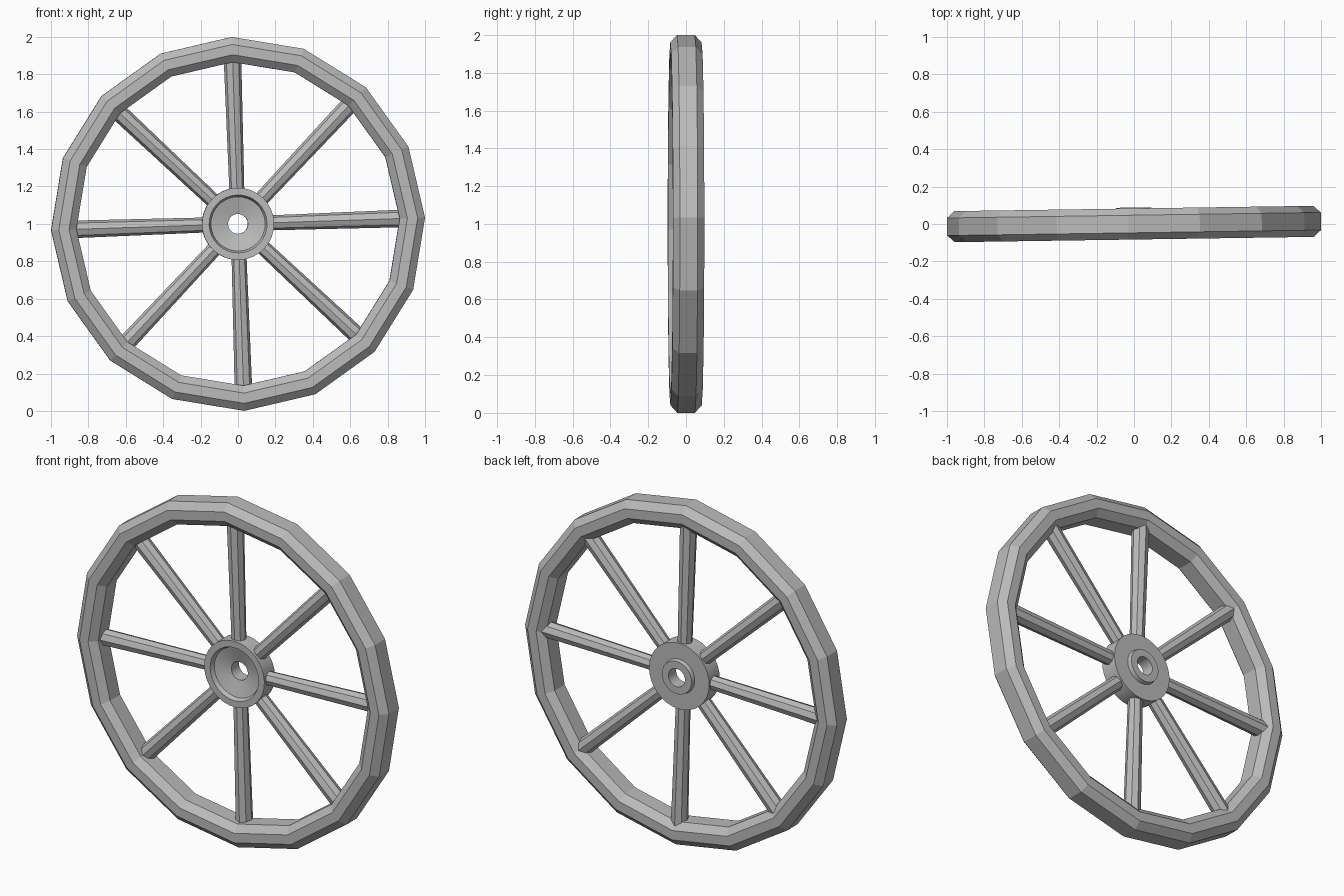
import bpy, bmesh, math
from mathutils import Matrix, Vector

cube = bpy.data.objects.get("Cube")
if cube:
    bpy.data.objects.remove(cube, do_unlink=True)

CENTRE = Vector((0, 0, 1))
PHASE = math.radians(1.9)    # roll of the wheel about its axle
YAW = math.radians(0.85)     # slight turn about the vertical

grey = bpy.data.materials.new("weathered_grey")
grey.use_nodes = True
colour = (0.5, 0.5, 0.5, 1)
grey.diffuse_color = colour
grey.node_tree.nodes["Principled BSDF"].inputs["Base Color"].default_value = colour
PLACE = Matrix.Translation(CENTRE) @ Matrix.Rotation(YAW, 4, 'Z') @ Matrix.Rotation(-PHASE, 4, 'Y')


def finish(name, bm):
    bmesh.ops.recalc_face_normals(bm, faces=bm.faces)
    mesh = bpy.data.meshes.new(name)
    bm.to_mesh(mesh)
    bm.free()
    mesh.materials.append(grey)
    obj = bpy.data.objects.new(name, mesh)
    bpy.context.collection.objects.link(obj)
    obj.matrix_world = PLACE
    return obj


def lathe(name, profile, sides):
    """Turn a closed (radius, y) profile around the axle."""
    bm = bmesh.new()
    rings = []
    for i in range(sides):
        a = math.tau * i / sides
        rings.append([bm.verts.new((r * math.cos(a), y, r * math.sin(a))) for r, y in profile])
    n = len(profile)
    for i in range(sides):
        a, b = rings[i], rings[(i + 1) % sides]
        for j in range(n):
            k = (j + 1) % n
            bm.faces.new((a[j], a[k], b[k], b[j]))
    return finish(name, bm)


# Faceted rim with an eight-sided section
half = [(0.865, 0.047), (0.905, 0.083), (0.96, 0.083), (1.0, 0.047)]
lathe("rim", half + [(r, -y) for r, y in reversed(half)], 16)

# Hub: dished front, raised boss behind, open bore
hub = lathe("hub", [(0.053, 0.015), (0.145, -0.01), (0.155, -0.035), (0.193, -0.035),
                    (0.193, 0.065), (0.1, 0.065), (0.095, 0.088), (0.053, 0.088)], 32)
bpy.context.view_layer.objects.active = hub
hub.select_set(True)
bpy.ops.object.shade_smooth_by_angle(angle=math.radians(30))

# Eight slightly tapered octagonal spokes, set back towards the boss
INNER, OUTER = 0.17, 0.885
for i in range(8):
    bm = bmesh.new()
    bmesh.ops.create_cone(bm, cap_ends=True, segments=8, radius1=0.04, radius2=0.047,
                          depth=OUTER - INNER)
    bm.transform(Matrix.Rotation(math.tau * i / 8, 4, 'Y')
                 @ Matrix.Translation((0, 0.018, (INNER + OUTER) / 2)))
    finish(f"spoke_{i + 1}", bm)
